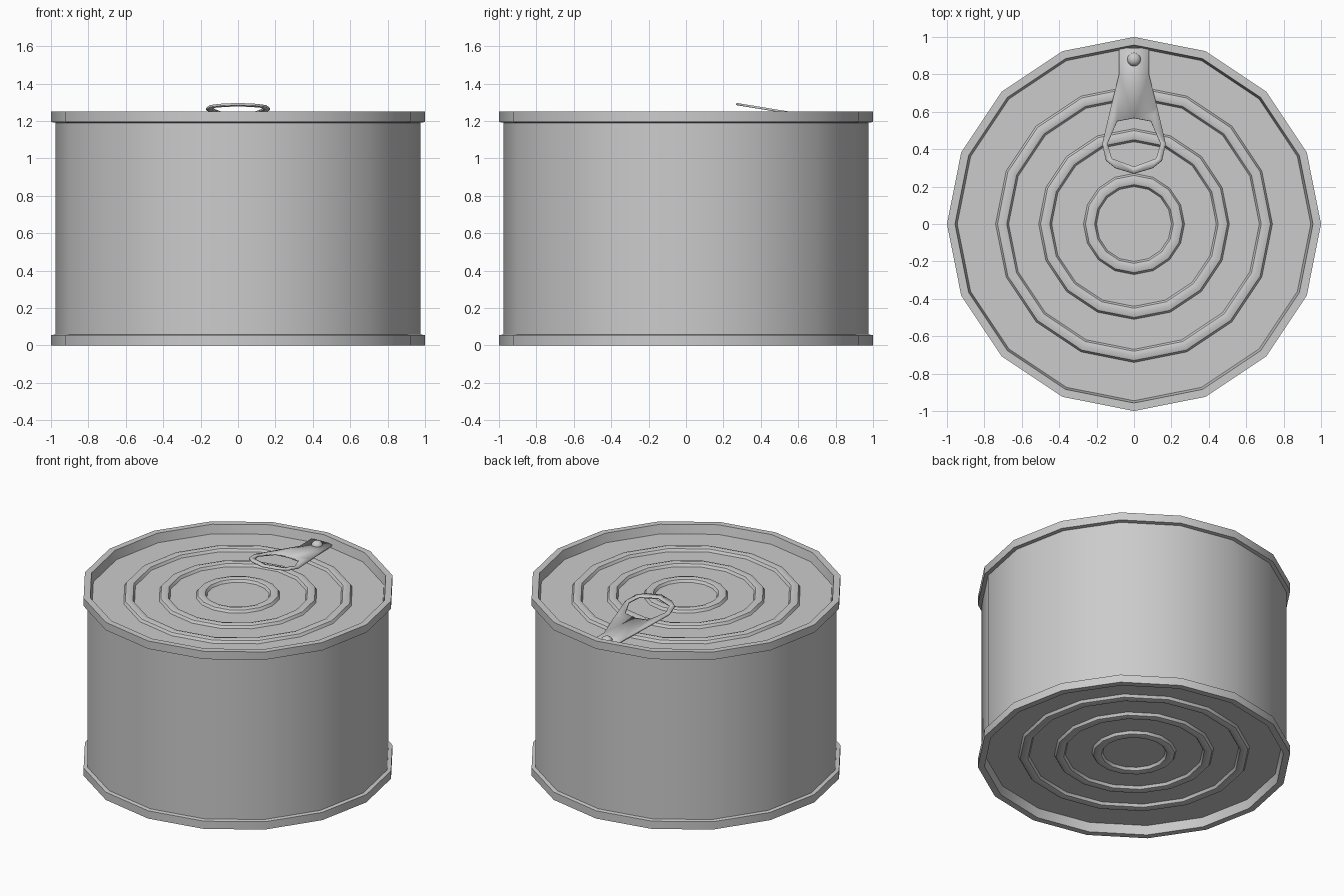
import bpy, bmesh
from math import pi, sin, cos, radians

if "Cube" in bpy.data.objects:
    bpy.data.objects.remove(bpy.data.objects["Cube"])

SIDES = 16
H = 1.25
LID = 0.062          # recess depth of both ends


def finish(name, bm, angle=35):
    bmesh.ops.recalc_face_normals(bm, faces=bm.faces)
    me = bpy.data.meshes.new(name)
    bm.to_mesh(me)
    bm.free()
    ob = bpy.data.objects.new(name, me)
    bpy.context.collection.objects.link(ob)
    bpy.ops.object.select_all(action='DESELECT')
    ob.select_set(True)
    bpy.context.view_layer.objects.active = ob
    bpy.ops.object.shade_smooth_by_angle(angle=radians(angle))
    return ob


def lathe(name, profile, closed=False, sides=SIDES, centre=(0, 0)):
    bm = bmesh.new()
    cx, cy = centre
    rings = []
    for r, z in profile:
        if r == 0:
            rings.append([bm.verts.new((cx, cy, z))] * sides)
        else:
            rings.append([bm.verts.new((cx + r * cos(2 * pi * i / sides),
                                        cy + r * sin(2 * pi * i / sides), z))
                          for i in range(sides)])
    pairs = list(zip(rings, rings[1:]))
    if closed:
        pairs.append((rings[-1], rings[0]))
    for a, b in pairs:
        for i in range(sides):
            j = (i + 1) % sides
            bm.faces.new(list(dict.fromkeys((a[i], a[j], b[j], b[i]))))
    return finish(name, bm)


# Side wall
lathe("can_wall", [(0.975, 0.03), (0.975, H - 0.03)])

# Ends: stepped rim and recessed disc with three raised beads
rim = [(0.97, 0.06), (1.0, 0.055), (1.0, 0), (0.957, 0), (0.945, LID)]
disc = [(0.945, LID)]
for mid in (0.705, 0.475, 0.235):
    for k in range(5):
        t = pi * k / 4
        disc.append((mid + 0.035 * cos(t), LID - 0.025 * sin(t)))
disc.append((0, LID))
for end, flip in (("bottom", False), ("top", True)):
    for part, prof, closed in (("rim", rim, True), ("lid", disc, False)):
        lathe(f"{end}_{part}", [(r, H - z if flip else z) for r, z in prof], closed)

# Pull tab: right half mirrored, flat at the rivet then sloping upward
outer = [(0.08, 0.94), (0.08, 0.80), (0.125, 0.62), (0.17, 0.43),
         (0.15, 0.34), (0.10, 0.30), (0, 0.27)]
hole = [(0, 0.567), (0.09, 0.55), (0.142, 0.43), (0.118, 0.35), (0, 0.307)]
bm = bmesh.new()


def tab_vert(p):
    return bm.verts.new((p[0], p[1], 1.21 + 0.164 * max(0, 0.80 - p[1])))


o = [tab_vert(p) for p in outer]
h = [tab_vert(p) for p in hole]
c = [tab_vert((0, 0.94)), tab_vert((0, 0.80))]
for f in ([c[0], o[0], o[1], c[1]], [c[1], o[1], o[2], h[1], h[0]],
          [h[1], o[2], o[3], h[2]], [h[2], o[3], o[4], h[3]],
          [h[3], o[4], o[5]], [h[3], o[5], o[6], h[4]]):
    bm.faces.new(f)
bmesh.ops.recalc_face_normals(bm, faces=bm.faces)
if bm.faces[:][0].normal.z < 0:
    bmesh.ops.reverse_faces(bm, faces=bm.faces)
geom = bm.verts[:] + bm.edges[:] + bm.faces[:]
bmesh.ops.mirror(bm, geom=geom, axis='X', merge_dist=0.0005)
tab = finish("pull_tab", bm, 20)
mod = tab.modifiers.new("thickness", 'SOLIDIFY')
mod.thickness = 0.012
mod.offset = -1 if tab.data.polygons[0].normal.z > 0 else 1

# Rivet
dome = [(0.037 * cos(t * pi / 8), 1.208 + 0.03 * sin(t * pi / 8)) for t in range(4)]
lathe("rivet", [(0.037, H - LID)] + dome + [(0, 1.238)], centre=(0, 0.88), sides=12)
